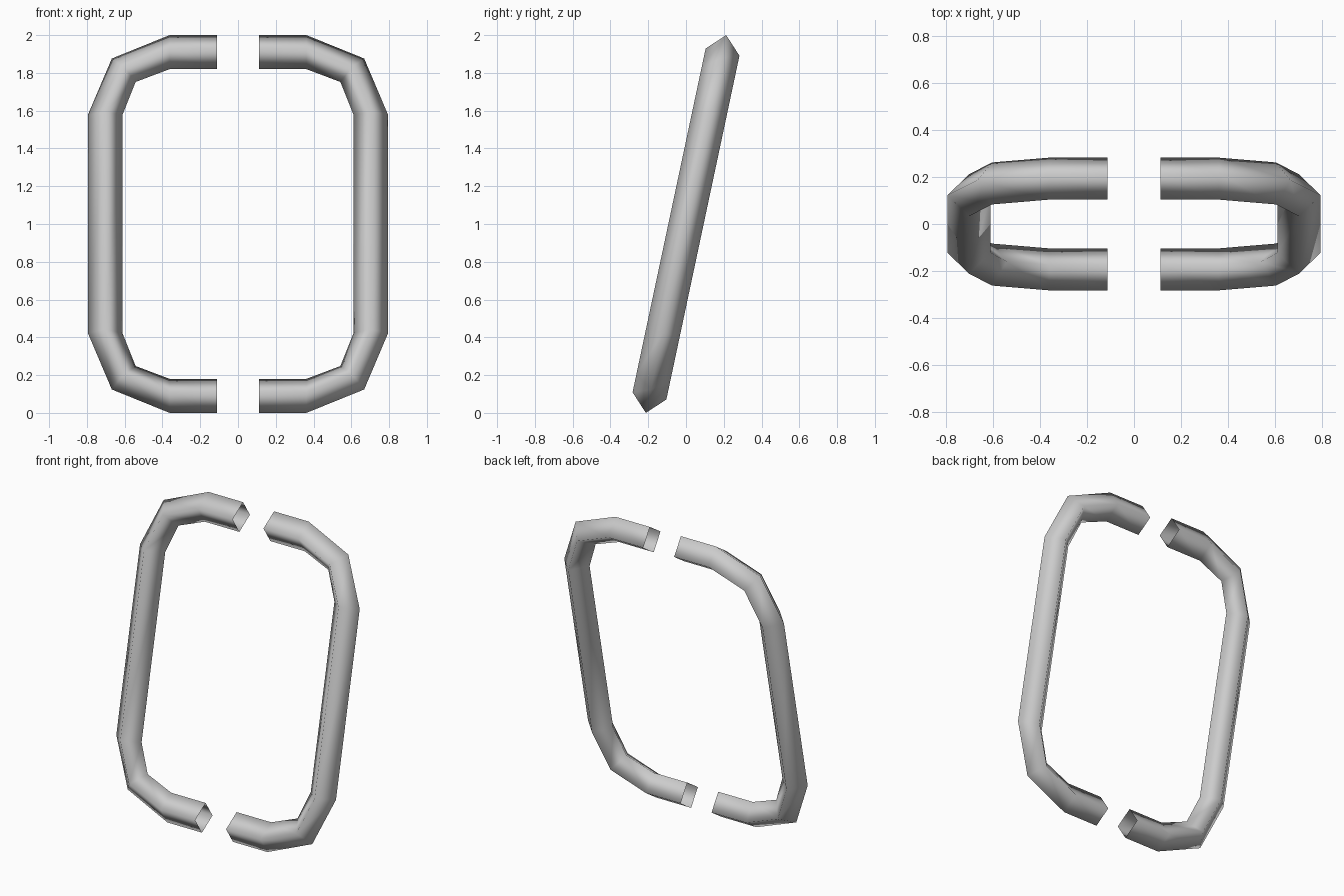
import bpy, bmesh, math
from mathutils import Vector

if "Cube" in bpy.data.objects:
    bpy.data.objects.remove(bpy.data.objects["Cube"])

TILT = math.radians(12.0)
RADIUS = 0.0915

# upper quarter of the handle seen from the front: outer and inner edge (x, z above middle)
quarter = [
    ((0.112, 1.0), (0.112, 0.82)),
    ((0.362, 1.0), (0.362, 0.82)),
    ((0.668, 0.876), (0.542, 0.752)),
    ((0.795, 0.577), (0.612, 0.577)),
]
path = quarter + [tuple((x, -z) for x, z in pair) for pair in reversed(quarter)]


def leaned(p):
    """Place a front-view point on the leaning plane."""
    return Vector((p[0], p[1] * math.tan(TILT), p[1] + 1.0))


def make_tube(name, side):
    """Open four-sided tube along the path, its corners facing in, out, front and back."""
    bm = bmesh.new()
    normal = Vector((0, -math.cos(TILT), math.sin(TILT))) * RADIUS
    rings = []
    for outer, inner in path:
        a, b = leaned(outer), leaned(inner)
        c = (a + b) / 2
        ring = []
        for p in (a, c + normal, b, c - normal):
            ring.append(bm.verts.new((p.x * side, p.y, p.z)))
        rings.append(ring)
    for r0, r1 in zip(rings, rings[1:]):
        for i in range(4):
            j = (i + 1) % 4
            quad = (r0[i], r0[j], r1[j], r1[i])
            f = bm.faces.new(quad if side > 0 else quad[::-1])
            f.smooth = True
    bmesh.ops.recalc_face_normals(bm, faces=bm.faces)
    mesh = bpy.data.meshes.new(name)
    bm.to_mesh(mesh)
    bm.free()
    obj = bpy.data.objects.new(name, mesh)
    bpy.context.collection.objects.link(obj)
    return obj


# two facing bent tubes
make_tube("right_tube", 1)
make_tube("left_tube", -1)
